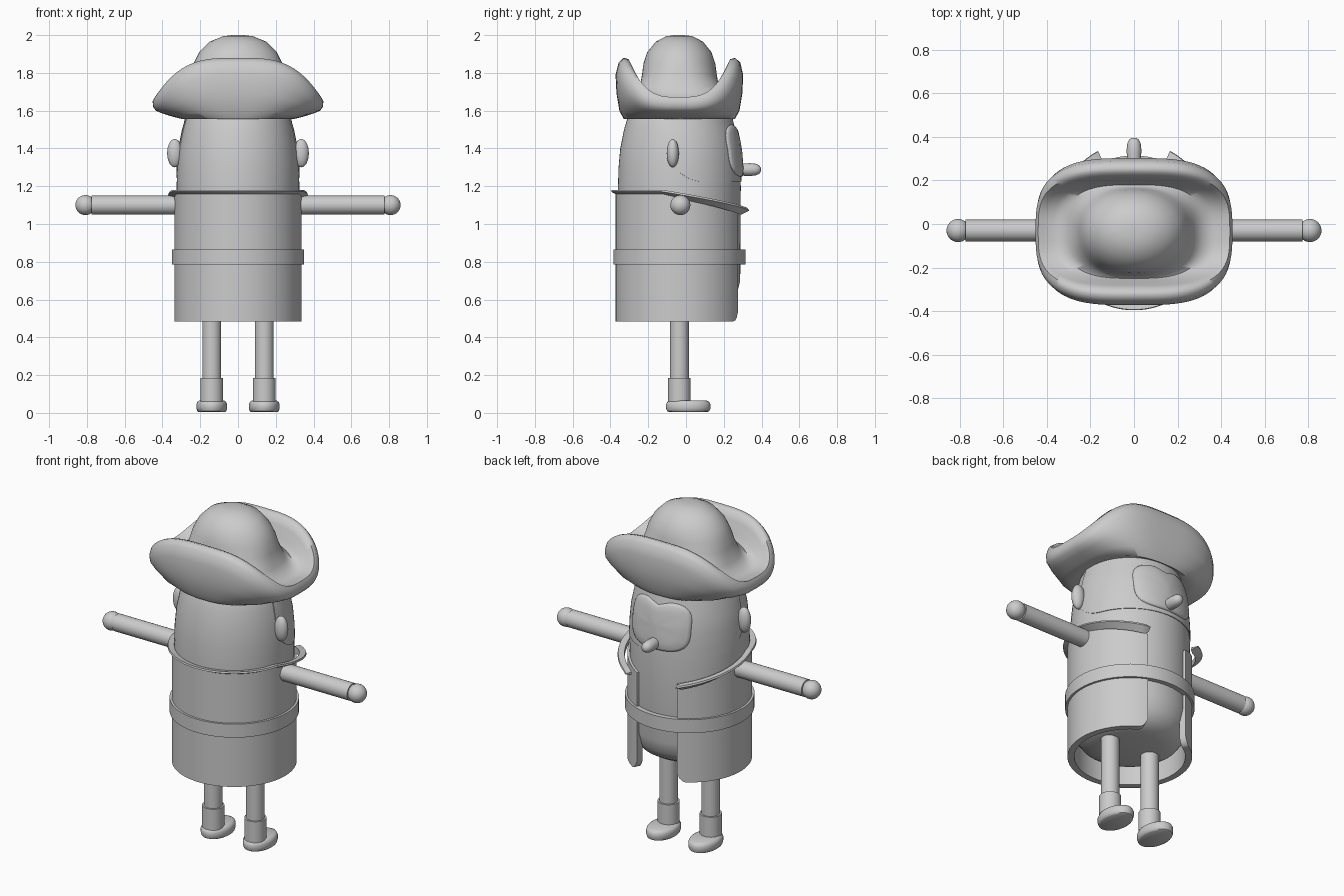
import bpy, bmesh
from math import sin, cos, pi, radians, exp, copysign

if "Cube" in bpy.data.objects:
    bpy.data.objects.remove(bpy.data.objects["Cube"])

CY = -0.035  # depth of the body axis
grey = bpy.data.materials.new("plain_grey")
grey.use_nodes = True
grey.diffuse_color = (0.6, 0.6, 0.6, 1)
grey.node_tree.nodes["Principled BSDF"].inputs["Base Color"].default_value = (0.6, 0.6, 0.6, 1)


def finish(name, bm, angle=40):
    bmesh.ops.recalc_face_normals(bm, faces=bm.faces)
    mesh = bpy.data.meshes.new(name)
    bm.to_mesh(mesh)
    bm.free()
    mesh.materials.append(grey)
    for p in mesh.polygons:
        p.use_smooth = True
    mesh.set_sharp_from_angle(angle=radians(angle))
    obj = bpy.data.objects.new(name, mesh)
    bpy.context.collection.objects.link(obj)
    return obj


def loft(name, rings, closed=False, angle=40):
    """Skin a list of equal rings; cap the ends unless the loft is closed."""
    bm = bmesh.new()
    vs = [[bm.verts.new(p) for p in ring] for ring in rings]
    n = len(vs[0])
    pairs = list(zip(vs, vs[1:])) + ([(vs[-1], vs[0])] if closed else [])
    for a, b in pairs:
        for i in range(n):
            j = (i + 1) % n
            bm.faces.new((a[i], a[j], b[j], b[i]))
    if not closed:
        bm.faces.new(vs[0])
        bm.faces.new(vs[-1])
    return finish(name, bm, angle)


def circle(r, z, x=0, y=CY, ry=None, n=64):
    ry = r if ry is None else ry
    return [(x + r * cos(2 * pi * i / n), y + ry * sin(2 * pi * i / n), z) for i in range(n)]


def polar(phi, r, z):
    """Point around the body; phi is zero at the face side."""
    return (r * sin(phi), CY + r * cos(phi), z)


def ball(name, centre, size):
    bm = bmesh.new()
    bmesh.ops.create_uvsphere(bm, u_segments=32, v_segments=16, radius=1)
    bmesh.ops.scale(bm, vec=size, verts=bm.verts)
    bmesh.ops.translate(bm, vec=centre, verts=bm.verts)
    return finish(name, bm)


def arc(start, end, n):
    return [radians(start + (end - start) * i / n) for i in range(n + 1)]


# Body and head in one rounded column
HEAD = [(1.2, .325), (1.3, .322), (1.4, .313), (1.5, .293), (1.56, .275)]


def head_radius(z):
    if z <= HEAD[0][0]:
        return HEAD[0][1]
    for (z0, r0), (z1, r1) in zip(HEAD, HEAD[1:]):
        if z <= z1:
            return r0 + (r1 - r0) * (z - z0) / (z1 - z0)
    return HEAD[-1][1]


profile = [(.54, .16), (.55, .22), (.58, .27), (.63, .305), (.7, .322)]
profile += [(z, r) for z, r in HEAD] + [(1.65, .23), (1.72, .14)]
loft("body", [circle(r, z) for z, r in profile])

# Slightly raised face panel
rings = []
for phi in arc(-99, 99, 48):
    low = 1.225 + .1 * max(0, (abs(phi) - 1.2) / .53) ** 2
    zs = [low + (1.57 - low) * i / 8 for i in range(9)]
    rings.append([polar(phi, head_radius(z) + .004, z) for z in zs]
                 + [polar(phi, head_radius(z) - .02, z) for z in reversed(zs)])
loft("face_panel", rings)

# Goggles: two-lobed plate wrapped on the face
rings = []
for scale, lift in ((.05, .018), (.35, .018), (.65, .018), (.9, .017), (.97, .013), (1, .006), (1, -.02)):
    ring = []
    for i in range(64):
        c, s = cos(2 * pi * i / 64), sin(2 * pi * i / 64)
        x = .2 * copysign(abs(c) ** .6, c) * scale
        z = .14 * copysign(abs(s) ** .6, s) * scale
        if z > 0:
            z *= 1 - .2 * exp(-(x / .05) ** 2)
        z += 1.39
        r = head_radius(z)
        ring.append(polar(x / r, r + lift, z))
    rings.append(ring)
loft("goggles", rings)

# Nose
rings = [[(.034 * k * cos(a), y, 1.288 + .034 * k * sin(a)) for a in arc(0, 345, 23)]
         for y, k in ((.25, .8), (.3, .95), (.34, 1), (.37, .9), (.388, .65), (.396, .3))]
loft("nose", rings)


# Open coat with rounded lower front corners, and its flared collar
def collar_z(phi):
    t = max(0, 1 - abs(abs(phi)) / radians(105))
    return 1.165 - .13 * t ** 1.1


rings = []
for phi in arc(23, 337, 120):
    front = min(phi, 2 * pi - phi)
    corner = max(0, 1 - (front - radians(23)) / radians(9))
    low = .485 + .05 * corner ** 2.5
    top = collar_z(front)
    rings.append([polar(phi, .337, low), polar(phi, .337, top),
                  polar(phi, .3, top), polar(phi, .3, low)])
loft("coat", rings)

rings = []
for phi in arc(24, 336, 104):
    front = min(phi, 2 * pi - phi)
    z = collar_z(front) + .002
    f = max(0, 1 - front / radians(105))
    tip = min(1, .35 + (front - radians(24)) / radians(5))
    out = .358 + .058 * f
    rings.append([polar(phi, out - .035, z + (.006 + .012 * f) * tip),
                  polar(phi, out, z + .014 * tip),
                  polar(phi, out + .003, z + .004 * tip),
                  polar(phi, out - .035, z - (.016 + .012 * f) * tip)])
loft("collar", rings)

# Belt
loft("belt", [circle(r, z) for r, z in ((.32, .785), (.35, .785), (.35, .865), (.32, .865))], closed=True)

# Hat: side half-width and height, front half-depth and height, squareness
HAT = [(.03, 2, .025, 2, 2), (.08, 1.994, .07, 1.994, 2), (.15, 1.965, .125, 1.965, 2),
       (.205, 1.91, .17, 1.91, 2), (.235, 1.85, .19, 1.85, 2.1), (.25, 1.79, .198, 1.79, 2.3),
       (.275, 1.71, .205, 1.75, 2.7), (.32, 1.66, .215, 1.74, 3), (.37, 1.652, .228, 1.77, 3.2),
       (.415, 1.665, .247, 1.83, 3.3), (.44, 1.672, .268, 1.872, 3.3), (.452, 1.65, .295, 1.88, 3.3),
       (.45, 1.62, .322, 1.855, 3.3), (.435, 1.6, .338, 1.79, 3.3), (.4, 1.585, .333, 1.69, 3.2),
       (.345, 1.568, .318, 1.6, 3), (.3, 1.557, .295, 1.557, 2.5), (.26, 1.575, .26, 1.575, 2)]
rings = []
for xa, za, yb, zb, n in HAT:
    ring = []
    for i in range(96):
        c, s = cos(2 * pi * i / 96), sin(2 * pi * i / 96)
        ring.append((xa * copysign(abs(c) ** (2 / n), c),
                     CY + yb * copysign(abs(s) ** (2 / n), s), za + (zb - za) * s * s))
    rings.append(ring)
loft("hat", rings, angle=60)

# Paired parts
for side, label in ((1, "left"), (-1, "right")):
    ball(f"{label}_ear", (side * .335, -.07, 1.375), (.04, .032, .075))
    arm = [[(side * x, -.03 + r * cos(a), 1.1 + r * sin(a)) for a in arc(0, 348.75, 31)]
           for x, r in ((.28, .05), (.775, .05), (.775, .04), (.81, .04))]
    loft(f"{label}_arm", arm)
    ball(f"{label}_hand", (side * .808, -.03, 1.1), (.053, .053, .053))
    x = side * .139
    loft(f"{label}_leg", [circle(.05, z, x, n=32) for z in (.1, .6)])
    loft(f"{label}_boot", [circle(.06, z, x, n=32) for z in (.04, .185)])
    foot = [circle(.081 * k, z, x, .012, .118 * k, 40)
            for z, k in ((.004, .85), (.01, .95), (.025, 1), (.045, 1), (.058, .94), (.066, .8))]
    loft(f"{label}_foot", foot)
